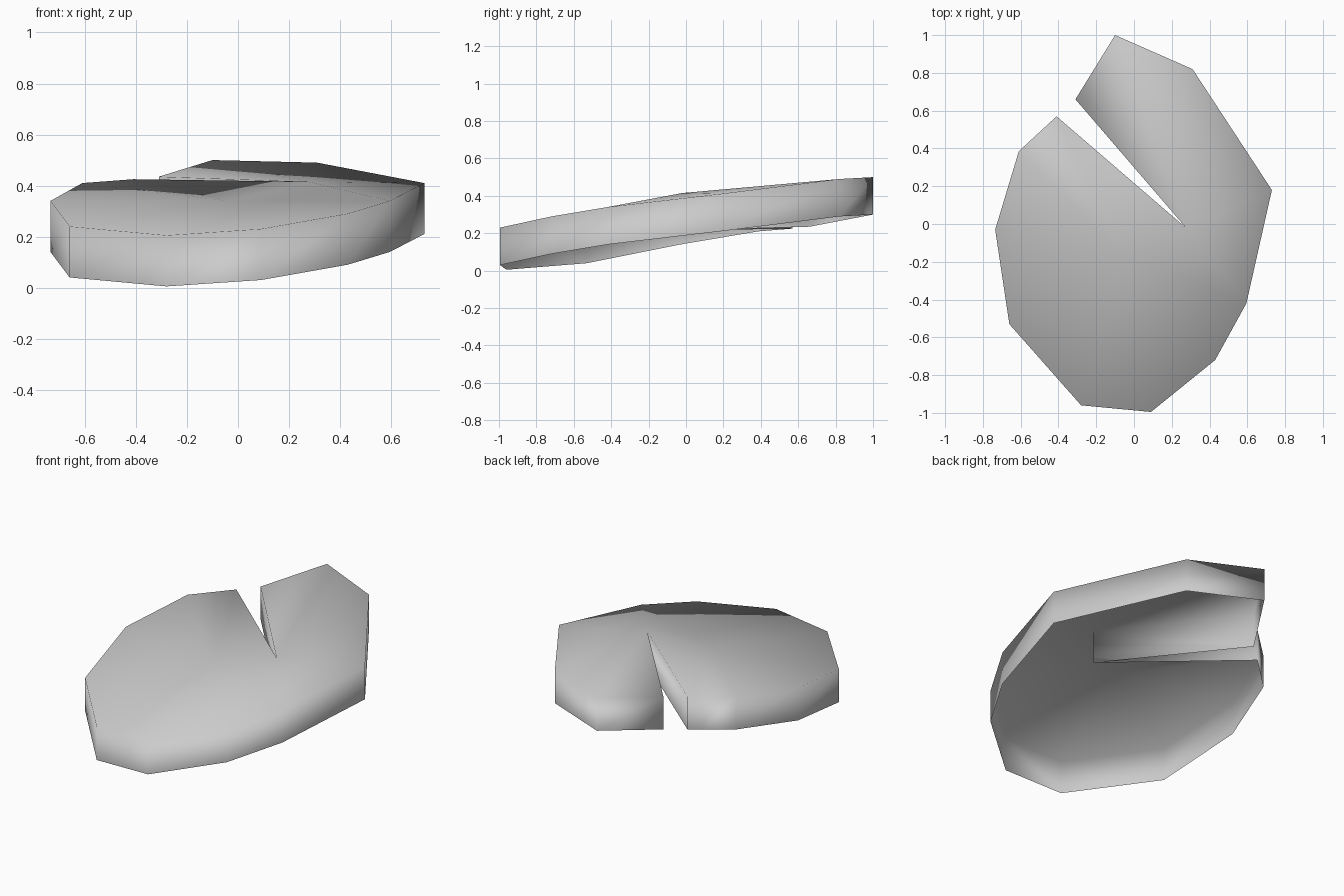
import bpy
import bmesh

cube = bpy.data.objects.get("Cube")
if cube:
    bpy.data.objects.remove(cube, do_unlink=True)

THICKNESS = 0.2

# Upper rim of the pad, clockwise from the inner tip of the notch
RIM = [
    (0.275, -0.02, 0.415),
    (-0.31, 0.66, 0.435), (-0.10, 1.0, 0.50), (0.31, 0.82, 0.49),
    (0.73, 0.18, 0.41), (0.595, -0.42, 0.34), (0.43, -0.72, 0.29),
    (0.09, -0.995, 0.23), (-0.28, -0.96, 0.205), (-0.66, -0.53, 0.24),
    (-0.735, -0.03, 0.34), (-0.61, 0.385, 0.41), (-0.41, 0.57, 0.425),
]
CENTRE = (-0.04, -0.18, 0.34)
LOBE_END = 5  # rim point where the rear lobe meets the main pad

# One plain grey
grey = bpy.data.materials.new("light_grey")
grey.use_nodes = True
colour = (0.6, 0.6, 0.6, 1)
grey.diffuse_color = colour
grey.node_tree.nodes["Principled BSDF"].inputs["Base Color"].default_value = colour

bm = bmesh.new()
top = [bm.verts.new(p) for p in RIM]
low = [bm.verts.new((x, y, z - THICKNESS)) for x, y, z in RIM]
centre = bm.verts.new(CENTRE)


def fan(hub, ring):
    """Fill triangles between a hub and a run of rim points."""
    for a, b in zip(ring, ring[1:]):
        bm.faces.new((hub, b, a))


# Rear lobe spreads from the notch tip, main pad from its dished centre
fan(top[0], top[1:LOBE_END + 1])
fan(centre, [top[0]] + top[LOBE_END:] + [top[0]])

# Hanging wall all round, open underneath
count = len(RIM)
for i in range(count):
    j = (i + 1) % count
    bm.faces.new((top[i], top[j], low[j], low[i]))

# Soft shading across the rim
for face in bm.faces:
    face.smooth = True

mesh = bpy.data.meshes.new("notched_pad")
bm.to_mesh(mesh)
bm.free()
mesh.materials.append(grey)
pad = bpy.data.objects.new("notched_pad", mesh)
bpy.context.collection.objects.link(pad)

# Large faces keep the upper side flat-looking while the wall blends down
weighted = pad.modifiers.new("soft_rim", 'WEIGHTED_NORMAL')
weighted.mode = 'FACE_AREA'
